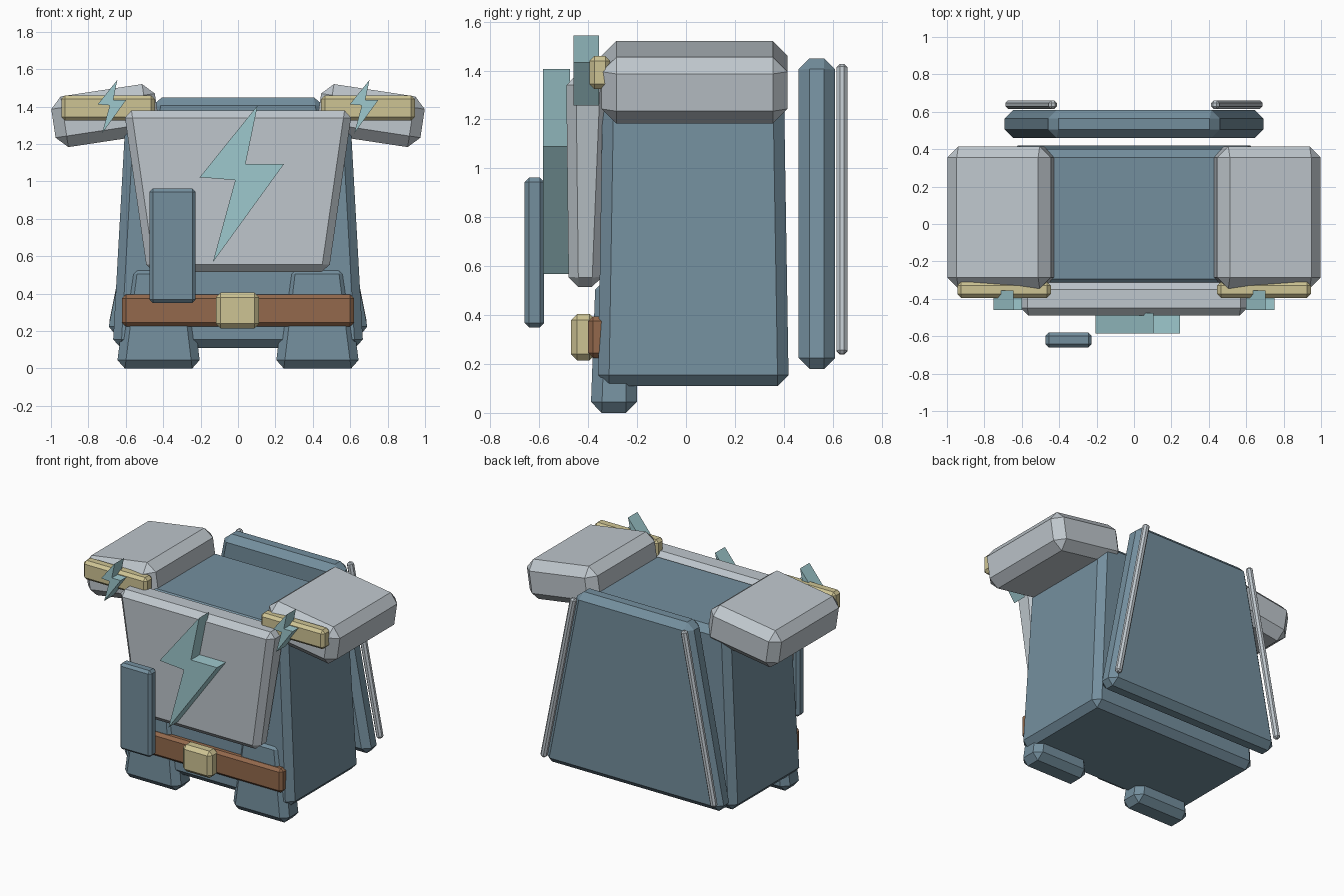
import bpy, bmesh, math
from mathutils import Matrix, Vector

cube = bpy.data.objects.get("Cube")
if cube:
    bpy.data.objects.remove(cube)


def material(name, rgb):
    """Flat colour from 0-255 display values."""
    lin = [((c / 255 + 0.055) / 1.055) ** 2.4 for c in rgb] + [1]
    m = bpy.data.materials.new(name)
    m.use_nodes = True
    m.diffuse_color = lin
    m.node_tree.nodes["Principled BSDF"].inputs["Base Color"].default_value = lin
    return m


blue = material("slate blue", (116, 143, 158))
grey = material("pale steel", (191, 199, 205))
teal = material("light teal", (158, 200, 205))
brown = material("leather brown", (147, 105, 76))
gold = material("pale gold", (206, 196, 148))


def finish(name, bm, mat):
    bmesh.ops.recalc_face_normals(bm, faces=bm.faces)
    mesh = bpy.data.meshes.new(name)
    bm.to_mesh(mesh)
    bm.free()
    mesh.materials.append(mat)
    obj = bpy.data.objects.new(name, mesh)
    bpy.context.collection.objects.link(obj)
    return obj


def block(name, mat, xs, ys, zs, bevel, top_xs=None, top_ys=None, matrix=None):
    """Chamfered box, optionally tapered to a different top rectangle."""
    bm = bmesh.new()
    bmesh.ops.create_cube(bm, size=2)
    for v in bm.verts:
        up = v.co.z > 0
        x = (top_xs or xs) if up else xs
        y = (top_ys or ys) if up else ys
        v.co = Vector((x[v.co.x > 0], y[v.co.y > 0], zs[up]))
    bmesh.ops.recalc_face_normals(bm, faces=bm.faces)
    bmesh.ops.bevel(bm, geom=bm.edges[:], offset=bevel, segments=1,
                    profile=0.5, affect='EDGES', clamp_overlap=True)
    if matrix:
        bm.transform(matrix)
    return finish(name, bm, mat)


BOLT = [(0.085, 0.42), (0.02, 0.105), (0.225, 0.105),
        (-0.155, -0.42), (-0.035, 0.02), (-0.225, 0.035)]


def bolt(name, x, z, scale, y_front, y_back):
    """Extruded zigzag emblem."""
    bm = bmesh.new()
    face = bm.faces.new([bm.verts.new((x + px * scale, y_front, z + pz * scale))
                         for px, pz in BOLT])
    out = bmesh.ops.extrude_face_region(bm, geom=[face])
    moved = [g for g in out["geom"] if isinstance(g, bmesh.types.BMVert)]
    bmesh.ops.translate(bm, verts=moved, vec=(0, y_back - y_front, 0))
    finish(name, bm, teal)


# Torso and breastplate
block("torso", blue, (-0.67, 0.67), (-0.36, 0.42), (0.11, 1.36), 0.045,
      (-0.60, 0.60), (-0.34, 0.40))
block("breastplate", grey, (-0.485, 0.485), (-0.48, -0.345), (0.515, 1.38), 0.04,
      (-0.61, 0.61), (-0.49, -0.31))
bolt("chest_bolt", 0.02, 0.987, 1.0, -0.585, -0.475)

# Belt, buckle and hanging slab
block("belt", brown, (-0.62, 0.62), (-0.40, -0.30), (0.225, 0.395), 0.02)
block("buckle", gold, (-0.118, 0.112), (-0.47, -0.37), (0.215, 0.405), 0.025)
block("hanging_slab", blue, (-0.473, -0.226), (-0.66, -0.58), (0.35, 0.962), 0.018)

# Back panel
block("back_panel", blue, (-0.70, 0.70), (0.46, 0.61), (0.18, 1.45), 0.045,
      (-0.45, 0.45))

for side, s in (("left", 1), ("right", -1)):
    # Legs
    block(side + "_leg", blue, sorted((s * 0.20, s * 0.65)), (-0.39, -0.20),
          (0.0, 0.55), 0.045, sorted((s * 0.265, s * 0.58)), (-0.37, -0.20))

    # Tilted shoulder guard
    tilt = Matrix.Translation((s * 0.71, 0.035, 1.352)) @ \
        Matrix.Rotation(s * math.radians(8.6), 4, 'Y')
    block(side + "_shoulder_guard", grey, (-0.28, 0.28), (-0.38, 0.38),
          (-0.137, 0.137), 0.06, matrix=tilt)

    # Shoulder trim and emblem
    cx = s * 0.695
    block(side + "_shoulder_trim", gold, (cx - 0.25, cx + 0.25), (-0.395, -0.31),
          (1.325, 1.46), 0.02)
    bolt(side + "_shoulder_bolt", s * 0.674, 1.40, 0.34, -0.46, -0.355)

    # Slanted rod beside the back panel
    low, high = Vector((s * 0.668, 0.638, 0.24)), Vector((s * 0.432, 0.638, 1.425))
    axis = high - low
    lean = Matrix.Translation((low + high) / 2) @ \
        Matrix.Rotation(math.atan2(axis.x, axis.z), 4, 'Y')
    half = axis.length / 2
    block(side + "_rod", grey, (-0.022, 0.022), (-0.022, 0.022), (-half, half),
          0.013, matrix=lean)
